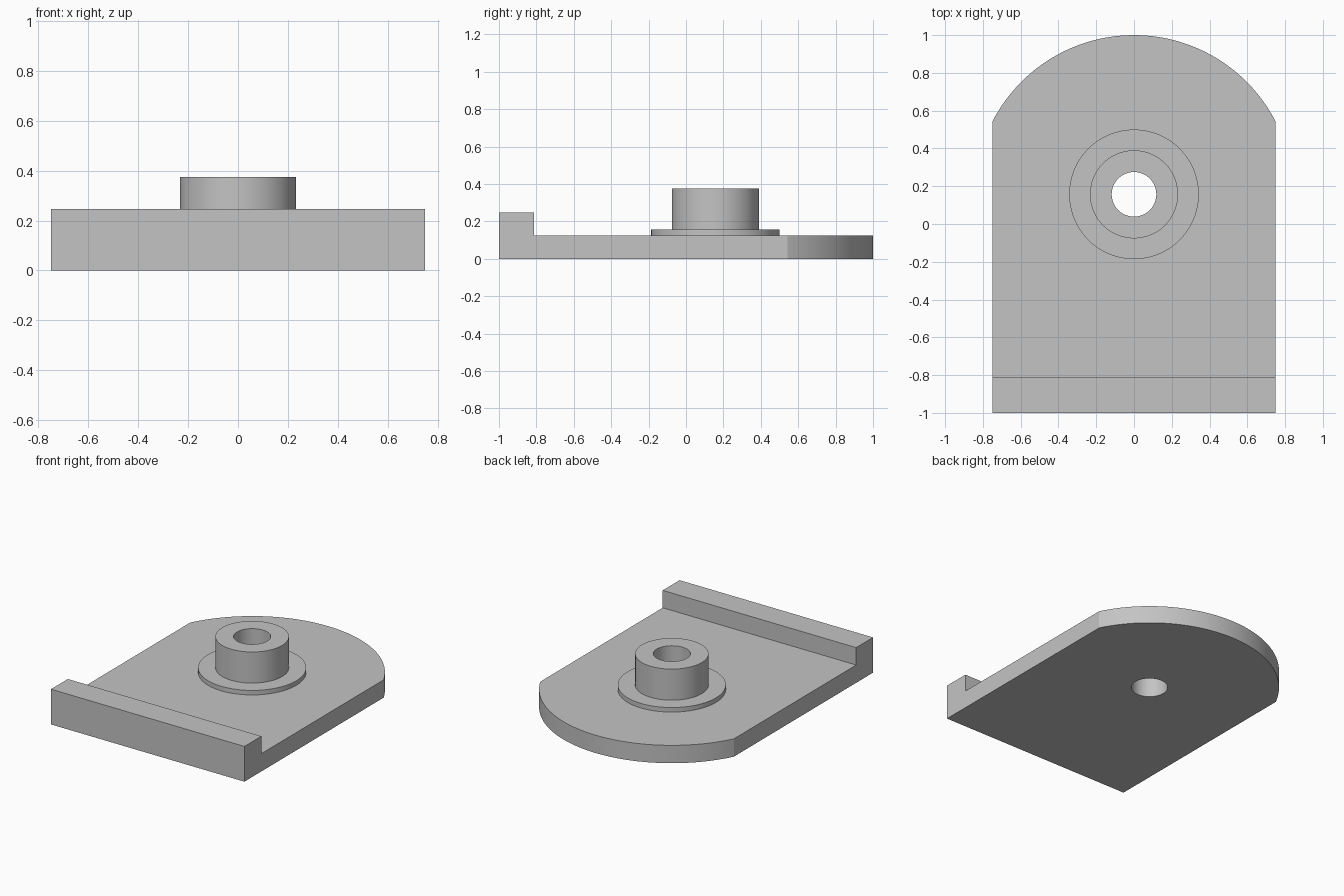
import bpy
import bmesh
from math import asin, cos, sin, pi, radians
from mathutils import Vector

default = bpy.data.objects.get("Cube")
if default:
    bpy.data.objects.remove(default, do_unlink=True)

HALF_WIDTH = 0.75
CENTRE_Y = 0.157          # shared centre of the rounded end, flange, boss and bore
END_RADIUS = 0.843

grey = bpy.data.materials.new("plain grey")
grey.use_nodes = True
colour = (0.55, 0.55, 0.55, 1)
grey.diffuse_color = colour
grey.node_tree.nodes["Principled BSDF"].inputs["Base Color"].default_value = colour


def prism(name, points, sweep):
    """Closed solid made by sweeping a flat outline along a vector."""
    bm = bmesh.new()
    face = bm.faces.new([bm.verts.new(p) for p in points])
    swept = bmesh.ops.extrude_face_region(bm, geom=[face], use_keep_orig=True)
    verts = [v for v in swept["geom"] if isinstance(v, bmesh.types.BMVert)]
    bmesh.ops.translate(bm, verts=verts, vec=Vector(sweep))
    bmesh.ops.recalc_face_normals(bm, faces=bm.faces)
    mesh = bpy.data.meshes.new(name)
    bm.to_mesh(mesh)
    bm.free()
    mesh.materials.append(grey)
    obj = bpy.data.objects.new(name, mesh)
    bpy.context.collection.objects.link(obj)
    return obj


def arc(radius, start, end, steps, z):
    angles = [start + (end - start) * i / steps for i in range(steps + 1)]
    return [(radius * cos(a), CENTRE_Y + radius * sin(a), z) for a in angles]


def cylinder(name, radius, bottom, top):
    return prism(name, arc(radius, 0, 2 * pi, 96, bottom)[:-1], (0, 0, top - bottom))


def combine(target, tool, operation):
    """Apply a boolean and discard the tool solid."""
    tool.hide_render = True
    mod = target.modifiers.new(operation.lower(), "BOOLEAN")
    mod.operation = operation
    mod.solver = "EXACT"
    mod.object = tool
    bpy.context.view_layer.objects.active = target
    bpy.ops.object.modifier_apply(modifier=mod.name)
    bpy.data.objects.remove(tool, do_unlink=True)


# Plate with raised front lip: side profile swept across the width
side = [(-1, 0), (1.1, 0), (1.1, 0.125), (-0.813, 0.125), (-0.813, 0.247), (-1, 0.247)]
plate = prism("base_plate_with_boss", [(-0.9, y, z) for y, z in side], (1.8, 0, 0))

# Trim to straight sides and rounded back end
corner = pi / 2 - asin(HALF_WIDTH / END_RADIUS)
outline = arc(END_RADIUS, corner, pi - corner, 64, -0.1)
outline += [(-HALF_WIDTH, -1.2, -0.1), (HALF_WIDTH, -1.2, -0.1)]
combine(plate, prism("outline_cutter", outline, (0, 0, 0.6)), "INTERSECT")

# Stepped collar and through bore
combine(plate, cylinder("flange", 0.343, 0.06, 0.157), "UNION")
combine(plate, cylinder("boss", 0.233, 0.09, 0.375), "UNION")
combine(plate, cylinder("bore_cutter", 0.118, -0.1, 0.6), "DIFFERENCE")

# Smooth round walls, crisp edges
bpy.ops.object.select_all(action="DESELECT")
plate.select_set(True)
bpy.context.view_layer.objects.active = plate
bpy.ops.object.shade_smooth_by_angle(angle=radians(20))
